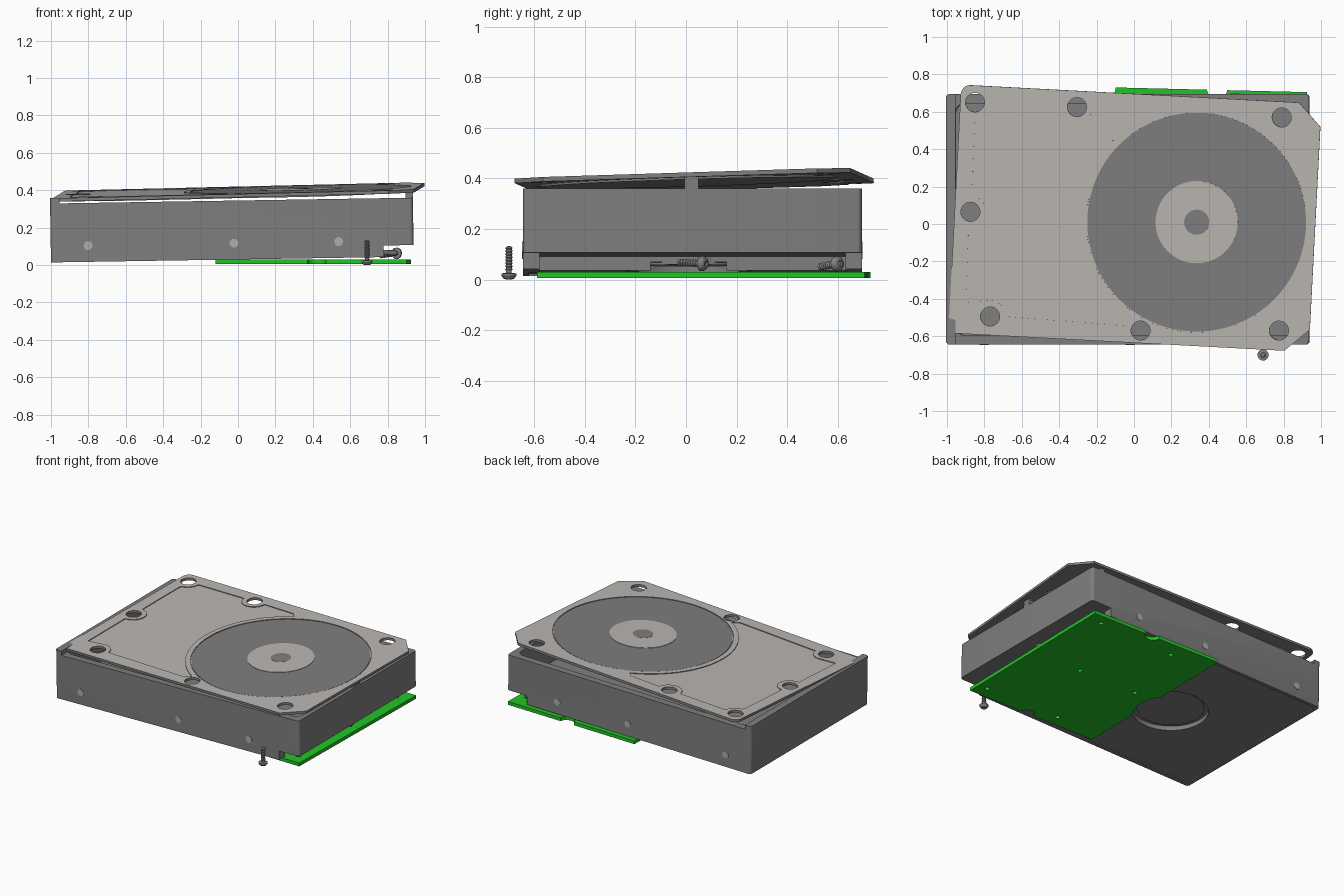
import bpy, bmesh, math
from mathutils import Matrix, Vector

cube = bpy.data.objects.get("Cube")
if cube:
    bpy.data.objects.remove(cube, do_unlink=True)


def material(name, rgb):
    m = bpy.data.materials.new(name)
    m.use_nodes = True
    m.diffuse_color = (*rgb, 1)
    m.node_tree.nodes["Principled BSDF"].inputs["Base Color"].default_value = (*rgb, 1)
    return m


GREY = material("casting grey", (0.21, 0.21, 0.21))
LIGHT = material("lid light grey", (0.49, 0.47, 0.445))
GREEN = material("board green", (0.016, 0.55, 0.02))
PALE = material("hole pale grey", (0.42, 0.42, 0.42))


def finish(name, bm, mat):
    bmesh.ops.recalc_face_normals(bm, faces=bm.faces)
    me = bpy.data.meshes.new(name)
    bm.to_mesh(me)
    bm.free()
    ob = bpy.data.objects.new(name, me)
    bpy.context.collection.objects.link(ob)
    me.materials.append(mat)
    return ob


def prism(name, pts, z0, z1, mat=GREY):
    bm = bmesh.new()
    face = bm.faces.new([bm.verts.new((x, y, z0)) for x, y in pts])
    new = bmesh.ops.extrude_face_region(bm, geom=[face])["geom"]
    verts = [g for g in new if isinstance(g, bmesh.types.BMVert)]
    bmesh.ops.translate(bm, verts=verts, vec=(0, 0, z1 - z0))
    return finish(name, bm, mat)


def arc(cx, cy, r, a0, a1, n):
    angles = [math.radians(a0 + (a1 - a0) * i / n) for i in range(n + 1)]
    return [(cx + r * math.cos(a), cy + r * math.sin(a)) for a in angles]


def circle(cx, cy, r, n=32):
    return arc(cx, cy, r, 0, 360, n)[:-1]


def rect(x0, x1, y0, y1):
    return [(x0, y0), (x1, y0), (x1, y1), (x0, y1)]


def rounded(x0, x1, y0, y1, r):
    return (arc(x1 - r, y1 - r, r, 0, 90, 5) + arc(x0 + r, y1 - r, r, 90, 180, 5)
            + arc(x0 + r, y0 + r, r, 180, 270, 5) + arc(x1 - r, y0 + r, r, 270, 360, 5))


def cut(ob, pts, z0, z1):
    tool = prism("cutter", pts, z0, z1)
    tool.hide_render = True
    mod = ob.modifiers.new("cut", 'BOOLEAN')
    mod.operation, mod.solver, mod.object = 'DIFFERENCE', 'EXACT', tool
    bpy.context.view_layer.objects.active = ob
    bpy.ops.object.modifier_apply(modifier=mod.name)
    bpy.data.objects.remove(tool, do_unlink=True)


# Case: open tray, tilted slightly
X0, X1, Y0, Y1 = -1.0, 0.94, -0.645, 0.695
case_parts = []
case = prism("case", rounded(X0, X1, Y0, Y1, 0.02), 0, 0.345)
cut(case, rect(-0.95, 1.2, -1, 1), 0.315, 0.5)
cut(case, rounded(-0.95, 0.9, Y0 + 0.05, Y1 - 0.05, 0.05), 0.1, 0.4)
# Underside: end step, board bay, shallow rear bay and motor recess
cut(case, rect(0.78, 1.2, -1, 1), -0.1, 0.062)
cut(case, rect(-0.1, 0.85, Y0 + 0.065, Y1 - 0.065), -0.1, 0.06)
cut(case, rect(-0.97, -0.09, Y0 + 0.025, Y1 - 0.025), -0.1, 0.008)
cut(case, circle(-0.3, 0.01, 0.25, 48), -0.1, 0.04)
case_parts.append(case)
case_parts.append(prism("motor_cap", circle(-0.3, 0.01, 0.22, 48), 0.03, 0.06))
case_parts.append(prism("end_post", rect(0.9, X1, -0.005, 0.05), 0.25, 0.36))

# Mounting holes on both long sides
for side, y in (("front", Y0), ("back", Y1)):
    for i, x in enumerate((-0.8, -0.02, 0.54)):
        hole = prism(f"{side}_mount_hole_{i + 1}", circle(0, 0, 0.024, 20), -0.003, 0.003, PALE)
        hole.data.transform(Matrix.Translation((x, y, 0.087)) @ Matrix.Rotation(math.pi / 2, 4, 'X'))
        case_parts.append(hole)

case_matrix = Matrix.Translation((0, 0, 0.03)) @ Matrix.Rotation(math.radians(-0.92), 4, 'Y')
for ob in case_parts:
    ob.data.transform(case_matrix)

# Lid: loose plate, turned and tilted above the case
CENTRE = Vector((0.005, 0.03, 0.40))
TURN = Matrix.Rotation(math.radians(-3), 4, 'Z')


def on_lid(pts):
    inv = TURN.inverted()
    return [(inv @ (Vector((x, y, 0)) - Vector((CENTRE.x, CENTRE.y, 0))))[:2] for x, y in pts]


lid_outline = ([(0.965, -0.545), (0.965, 0.54), (0.845, 0.665)]
               + arc(-0.915, 0.615, 0.05, 90, 180, 6)
               + arc(-0.915, -0.615, 0.05, 180, 270, 6) + [(0.835, -0.665)])
DISC = (0.335, 0.01)
panel = (arc(*DISC, 0.625, 117, 237, 32) + [(-0.05, -0.545)]
         + arc(-0.77, -0.495, 0.085, 0, 95, 8) + [(-0.9, -0.42), (-0.885, -0.02)]
         + arc(-0.875, 0.065, 0.085, -85, 85, 10) + [(-0.852, 0.54)]
         + arc(-0.85, 0.65, 0.085, -85, -5, 8)
         + arc(-0.305, 0.625, 0.085, 180, 355, 12) + [(0.02, 0.60)])
panel = on_lid(panel)
lid = prism("lid", lid_outline, -0.018, 0, LIGHT)
cut(lid, panel, -0.005, 0.1)
cut(lid, on_lid(circle(*DISC, 0.59, 96)), -0.006, 0.1)
for x, y in ((-0.85, 0.65), (-0.305, 0.625), (0.79, 0.57), (-0.875, 0.065),
             (-0.77, -0.495), (0.035, -0.57), (0.775, -0.57)):
    cut(lid, on_lid(circle(x, y, 0.051)), -0.1, 0.1)
# Only the upper faces carry the light finish
lid.data.materials.append(GREY)
for p in lid.data.polygons:
    p.material_index = 0 if p.normal.z > 0.5 else 1

lid_parts = [
    lid,
    prism("lid_panel_underside", panel, -0.025, -0.016),
    prism("lid_disc_underside", on_lid(circle(*DISC, 0.585, 96)), -0.026, -0.015),
    prism("lid_disc", on_lid(circle(*DISC, 0.585, 96)), -0.01, -0.002),
    prism("lid_hub_ring", on_lid(circle(*DISC, 0.22, 64)), -0.006, 0.001, LIGHT),
    prism("lid_hub_cap", on_lid(circle(*DISC, 0.067)), -0.004, 0.002),
]
tilt = Vector((-0.025, -0.03, 1)).to_track_quat('Z', 'Y')
tilt = Vector((0, 0, 1)).rotation_difference(Vector((-0.025, -0.03, 1))).to_matrix().to_4x4()
for ob in lid_parts:
    ob.data.transform(Matrix.Translation(CENTRE) @ tilt @ TURN)

# Circuit board with edge notches and screw holes
board = prism("circuit_board", [(-0.12, -0.57), (0.9, -0.59), (0.925, 0.705), (-0.1, 0.73)],
              0.006, 0.03, GREEN)
for x, y, r in ((0.445, 0.725, 0.055), (0.42, -0.585, 0.05), (-0.3, 0.0, 0.24),
                (0.81, 0.63, 0.016), (0.2, 0.61, 0.016), (0.52, 0.07, 0.016),
                (0.06, 0.08, 0.016), (0.83, -0.5, 0.016), (0.24, -0.49, 0.016)):
    cut(board, circle(x, y, r), -0.1, 0.1)


# Screws: turned profile with threads, head at the origin
def screw(name, loc, direction):
    profile = [(0, 0.007), (0.009, 0.007), (0.012, 0), (0.022, 0.004), (0.03, 0.016),
               (0.03, 0.024), (0.011, 0.026)]
    for i in range(8):
        z = 0.035 + 0.012 * i
        profile += [(0.011, z), (0.015, z + 0.006)]
    profile += [(0.009, 0.131), (0, 0.133)]
    bm = bmesh.new()
    vs = [bm.verts.new((r, 0, z)) for r, z in profile]
    edges = [bm.edges.new(pair) for pair in zip(vs, vs[1:])]
    bmesh.ops.spin(bm, geom=vs + edges, cent=(0, 0, 0), axis=(0, 0, 1),
                   angle=math.tau, steps=20, use_duplicate=False)
    bmesh.ops.remove_doubles(bm, verts=bm.verts, dist=0.0002)
    ob = finish(name, bm, GREY)
    turn = Vector((0, 0, 1)).rotation_difference(Vector(direction)).to_matrix().to_4x4()
    ob.data.transform(Matrix.Translation(loc) @ turn)


screw("loose_screw_front", (0.69, -0.70, 0), (0, 0, 1))
screw("loose_screw_middle", (0.86, 0.08, 0.062), (-0.55, -0.83, 0.04))
screw("loose_screw_back", (0.86, 0.61, 0.064), (-0.75, -0.6, -0.1))

# Smooth the round walls, keep real edges sharp
for ob in bpy.context.scene.objects:
    if ob.type == 'MESH':
        bpy.ops.object.select_all(action='DESELECT')
        ob.select_set(True)
        bpy.context.view_layer.objects.active = ob
        bpy.ops.object.shade_smooth_by_angle(angle=math.radians(25))
